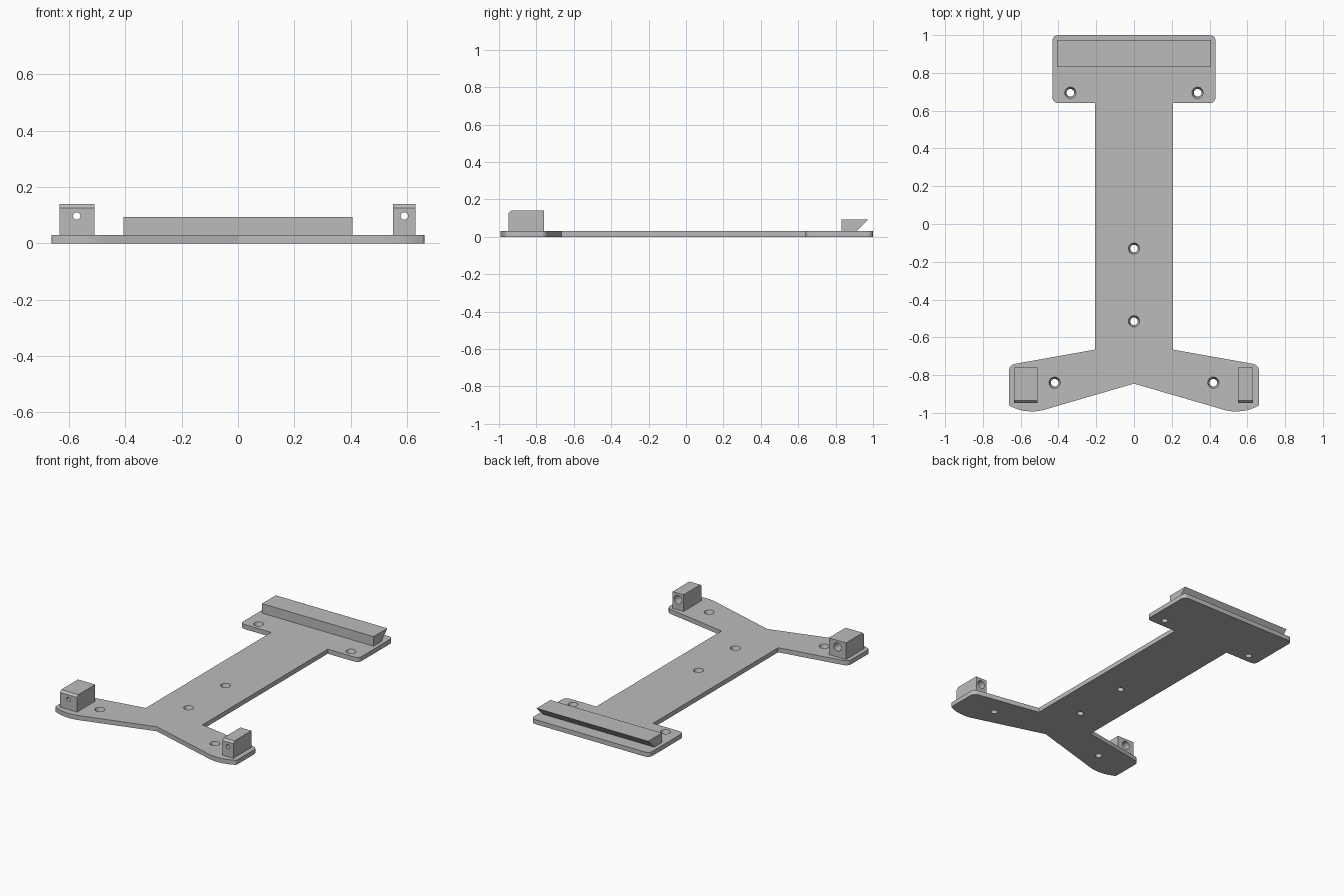
import bpy, bmesh, math
from mathutils import Vector

if "Cube" in bpy.data.objects:
    bpy.data.objects.remove(bpy.data.objects["Cube"])

grey = bpy.data.materials.new("plain grey")
grey.diffuse_color = (0.5, 0.5, 0.5, 1)
grey.use_nodes = True
grey.node_tree.nodes["Principled BSDF"].inputs["Base Color"].default_value = grey.diffuse_color
T = 0.03  # plate thickness


def prism(name, pts, depth, to3d):
    """Extrude a closed 2D outline; to3d maps (a, b, depth) to a position."""
    bm = bmesh.new()
    f = bm.faces.new([bm.verts.new(to3d(a, b, 0)) for a, b in pts])
    r = bmesh.ops.extrude_face_region(bm, geom=[f])
    move = Vector(to3d(0, 0, depth)) - Vector(to3d(0, 0, 0))
    bmesh.ops.translate(bm, vec=move, verts=[v for v in r["geom"] if isinstance(v, bmesh.types.BMVert)])
    bmesh.ops.recalc_face_normals(bm, faces=bm.faces)
    me = bpy.data.meshes.new(name)
    bm.to_mesh(me)
    bm.free()
    me.materials.append(grey)
    ob = bpy.data.objects.new(name, me)
    bpy.context.collection.objects.link(ob)
    return ob


def rounded(corners, steps=5):
    """Fillet each (x, y, cut) corner with a quadratic curve."""
    out, n = [], len(corners)
    for i, (x, y, c) in enumerate(corners):
        p = Vector((x, y))
        if c == 0:
            out.append(p)
            continue
        a = p + (Vector(corners[i - 1][:2]) - p).normalized() * c
        b = p + (Vector(corners[(i + 1) % n][:2]) - p).normalized() * c
        for k in range(steps + 1):
            t = k / steps
            out.append(a * (1 - t) ** 2 + p * 2 * t * (1 - t) + b * t * t)
    return out


def cut(ob, loc, r1, r2, depth, rot=(0, 0, 0)):
    """Bore a round or conical hole."""
    bpy.ops.mesh.primitive_cone_add(vertices=32, radius1=r1, radius2=r2, depth=depth, location=loc, rotation=rot)
    tool = bpy.context.object
    tool.data.materials.append(grey)
    m = ob.modifiers.new("hole", "BOOLEAN")
    m.operation, m.solver, m.object = "DIFFERENCE", "EXACT", tool
    bpy.context.view_layer.objects.active = ob
    bpy.ops.object.modifier_apply(modifier=m.name)
    bpy.data.objects.remove(tool)


# Base plate: half outline from the front notch round to the back, then mirrored
half = [(0.515, -0.995, 0.04), (0.60, -0.988, 0.03), (0.662, -0.962, 0.01),
        (0.662, -0.746, 0.035), (0.207, -0.665, 0), (0.207, 0.64, 0),
        (0.432, 0.64, 0.035), (0.432, 1.0, 0.035)]
outline = [(0, -0.845, 0)] + half + [(-x, y, c) for x, y, c in reversed(half)]
plate = prism("base_plate", rounded(outline), T, lambda a, b, d: (a, b, d))

# Countersunk screw holes
for x, y in [(0, -0.13), (0, -0.515), (0.337, 0.695), (-0.337, 0.695), (0.42, -0.84), (-0.42, -0.84)]:
    cut(plate, (x, y, T / 2), 0.0183, 0.0317, T + 0.01)

# Back ledge with an undercut rear face
prism("back_ledge", [(0.832, T), (0.912, T), (0.975, 0.093), (0.832, 0.093)], 0.814,
      lambda a, b, d: (d - 0.407, a, b))

# Front posts with a chamfered front lip and a stepped screw bore
post = [(-0.948, T), (-0.76, T), (-0.76, 0.14), (-0.935, 0.14), (-0.948, 0.126)]
for name, x0, x1, hx in [("left_post", -0.635, -0.51, -0.573), ("right_post", 0.55, 0.63, 0.591)]:
    ob = prism(name, post, x1 - x0, lambda a, b, d: (x0 + d, a, b))
    cut(ob, (hx, -0.855, 0.097), 0.013, 0.013, 0.3, (math.pi / 2, 0, 0))
    cut(ob, (hx, -0.78, 0.097), 0.027, 0.027, 0.1, (math.pi / 2, 0, 0))

# Smooth the bores and fillets, keep edges sharp
for ob in bpy.context.collection.objects:
    bpy.ops.object.select_all(action="DESELECT")
    ob.select_set(True)
    bpy.context.view_layer.objects.active = ob
    bpy.ops.object.shade_smooth_by_angle(angle=math.radians(25))
